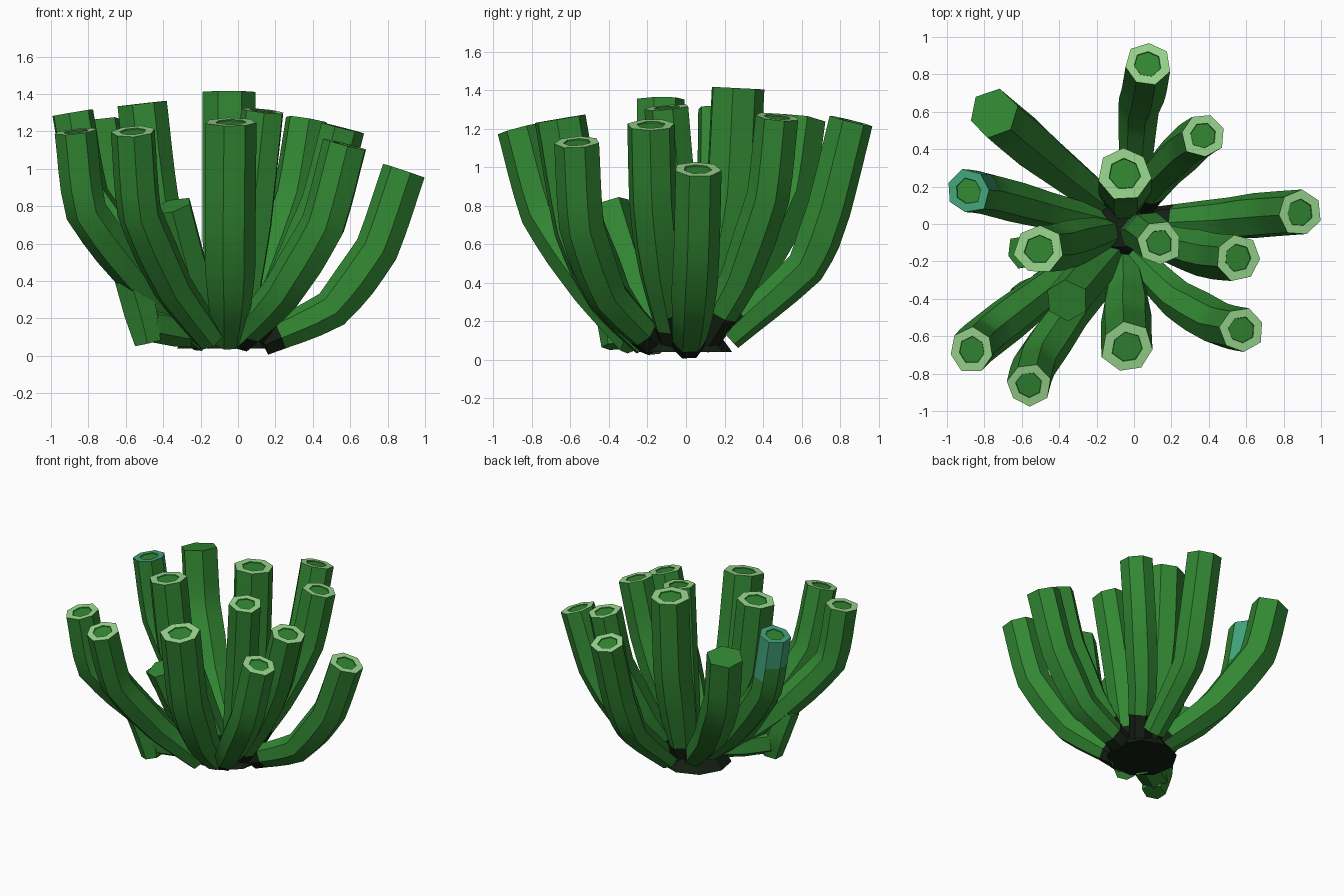
import bpy, bmesh, math, random
from mathutils import Vector

random.seed(4)
cube = bpy.data.objects.get("Cube")
if cube:
    bpy.data.objects.remove(cube)


def material(name, rgb):
    m = bpy.data.materials.new(name)
    m.use_nodes = True
    color = (*rgb, 1)
    m.diffuse_color = color
    bsdf = m.node_tree.nodes["Principled BSDF"]
    bsdf.inputs["Base Color"].default_value = color
    bsdf.inputs["Roughness"].default_value = 0.9
    return m


MATS = [material("leaf green", (0.032, 0.245, 0.033)),
        material("pale green rim", (0.32, 0.68, 0.27)),
        material("teal tip", (0.055, 0.37, 0.2)),
        material("dark root", (0.007, 0.014, 0.007))]
GREEN, PALE, TEAL, DARK = range(4)
ROOT = Vector((-0.05, 0, 0.05))


def finish(name, bm):
    bmesh.ops.recalc_face_normals(bm, faces=bm.faces)
    me = bpy.data.meshes.new(name)
    bm.to_mesh(me)
    bm.free()
    for m in MATS:
        me.materials.append(m)
    ob = bpy.data.objects.new(name, me)
    bpy.context.collection.objects.link(ob)
    bpy.ops.object.select_all(action='DESELECT')
    ob.select_set(True)
    bpy.context.view_layer.objects.active = ob
    bpy.ops.object.shade_smooth_by_angle(angle=math.radians(30))


def resample(points, steps=4):
    """Split a path into short pieces, rounding its bends a little."""
    pts = [Vector(p) for p in points]
    out = []
    for i in range(len(pts) - 1):
        a, b = pts[i], pts[i + 1]
        before = pts[i - 1] if i else a
        after = pts[i + 2] if i + 2 < len(pts) else b
        for k in range(steps):
            t = k / steps
            pull = (a - before) * (1 - t) - (after - b) * t
            out.append(a.lerp(b, t) + pull * t * (1 - t) * 0.2)
    return out + [pts[-1]]


def stalk(name, points, tip_r=0.125, root_r=0.08, style="open", sides=7):
    """Faceted tube, root to tip, with a rimmed hollow or a closed end."""
    path = resample(points)
    n = len(path)
    phase = random.uniform(0, math.tau)
    shape = [random.uniform(0.95, 1.09) for _ in range(sides)]
    bm = bmesh.new()

    def ring(center, direction, radius):
        q = Vector((0, 0, 1)).rotation_difference(direction)
        verts = []
        for s in range(sides):
            a = phase + math.tau * s / sides
            offset = Vector((math.cos(a), math.sin(a), 0)) * radius * shape[s]
            verts.append(bm.verts.new(center + q @ offset))
        return verts

    def bridge(a, b):
        return [bm.faces.new((a[s], a[(s + 1) % sides], b[(s + 1) % sides], b[s]))
                for s in range(sides)]

    rings = []
    for i, p in enumerate(path):
        d = (path[min(i + 1, n - 1)] - path[max(i - 1, 0)]).normalized()
        grow = min(1, i / (n - 1) / 0.48)
        rings.append(ring(p, d, root_r + (tip_r - root_r) * grow))
    walls = []
    for a, b in zip(rings, rings[1:]):
        walls += bridge(a, b)
    bm.faces.new(rings[0][::-1])
    bm.normal_update()

    # Dark root, and a teal patch on the outer and back sides of the teal tip
    for f in walls:
        c = f.calc_center_median()
        near = (c - ROOT).length < 0.3 and c.z < 0.26
        if near and (c.x > 0.04 or (c.y > 0.05 and c.x > -0.12)):
            f.material_index = DARK
        if style == "teal" and c.z > 1.03 and f.normal.y - 0.5 * f.normal.x > -0.35:
            f.material_index = TEAL

    # Tip
    if style == "closed":
        bm.faces.new(rings[-1])
    else:
        rim = TEAL if style == "teal" else PALE
        inner = ring(path[-1], d, tip_r * 0.6)
        floor = ring(path[-1] - d * 0.006, d, tip_r * 0.58)
        for f in bridge(rings[-1], inner):
            f.material_index = rim
        bridge(inner, floor)
        bm.faces.new(floor)
    finish(name, bm)


# Dark root mass joining the stalks
bm = bmesh.new()
bmesh.ops.create_cone(bm, cap_ends=True, segments=9, radius1=0.25, radius2=0.12, depth=0.18)
for v in bm.verts:
    v.co += Vector((-0.08, -0.01, 0.13))
for f in bm.faces:
    f.material_index = DARK
finish("root_base", bm)

# Back stalks
stalk("back_stalk", [(0, 0.22, 0.12), (0.02, 0.62, 0.48), (0.05, 0.74, 0.78), (0.07, 0.855, 1.24)], 0.12)
stalk("back_left_stalk", [(0.02, 0.1, 0.1), (0.15, 0.28, 0.42), (0.3, 0.43, 0.85), (0.37, 0.475, 1.26)], 0.118)
stalk("tall_stalk", [(-0.05, 0.1, 0.08), (-0.05, 0.16, 0.4), (-0.05, 0.24, 0.85), (-0.05, 0.27, 1.41)], 0.138)
stalk("closed_stalk", [(-0.12, 0.08, 0.1), (-0.45, 0.34, 0.45), (-0.68, 0.53, 0.85), (-0.75, 0.59, 1.25)],
      0.132, style="closed", sides=6)

# Left stalks
stalk("left_stalk", [(0.13, 0.01, 0.08), (0.5, 0.03, 0.25), (0.74, 0.05, 0.57), (0.885, 0.06, 0.99)], 0.117)
stalk("left_front_stalk", [(0.06, -0.06, 0.1), (0.28, -0.13, 0.45), (0.45, -0.17, 0.82), (0.555, -0.18, 1.22)], 0.122)
stalk("center_stalk", [(0, -0.05, 0.1), (0.07, -0.05, 0.7), (0.135, -0.1, 1.31)], 0.117)

# Front stalks
stalk("front_left_stalk", [(0, -0.17, 0.09), (0.24, -0.41, 0.34), (0.46, -0.54, 0.7), (0.575, -0.565, 1.13)], 0.12)
stalk("front_stalk", [(-0.05, -0.2, 0.08), (-0.04, -0.4, 0.32), (-0.04, -0.56, 0.68), (-0.035, -0.66, 1.25)], 0.137)
stalk("front_right_stalk", [(-0.15, -0.27, 0.09), (-0.35, -0.48, 0.36), (-0.53, -0.74, 0.76), (-0.565, -0.86, 1.2)], 0.115)
stalk("outer_right_stalk", [(-0.18, -0.14, 0.09), (-0.5, -0.38, 0.38), (-0.81, -0.62, 0.78), (-0.865, -0.675, 1.2)], 0.117)

# Right stalks
stalk("inner_right_stalk", [(-0.12, -0.04, 0.1), (-0.26, -0.08, 0.38), (-0.44, -0.13, 0.82), (-0.505, -0.135, 1.35)], 0.132)
stalk("teal_stalk", [(-0.13, 0, 0.1), (-0.48, 0.08, 0.42), (-0.8, 0.165, 0.85), (-0.885, 0.175, 1.3)],
      0.117, style="teal")

# Short buds
stalk("short_bud", [(-0.12, -0.15, 0.1), (-0.24, -0.27, 0.35), (-0.36, -0.41, 0.8)], 0.12, style="closed", sides=6)
stalk("low_shoot", [(-0.16, -0.06, 0.12), (-0.42, -0.12, 0.34), (-0.6, -0.15, 0.64)], 0.09, style="closed", sides=6)
stalk("hanging_bump", [(-0.48, -0.36, 0.07), (-0.52, -0.37, 0.24), (-0.57, -0.41, 0.42)], 0.1, style="closed", sides=6)
stalk("bump_foot", [(-0.16, -0.12, 0.13), (-0.32, -0.24, 0.15), (-0.48, -0.35, 0.18)], 0.1, style="closed", sides=6)
